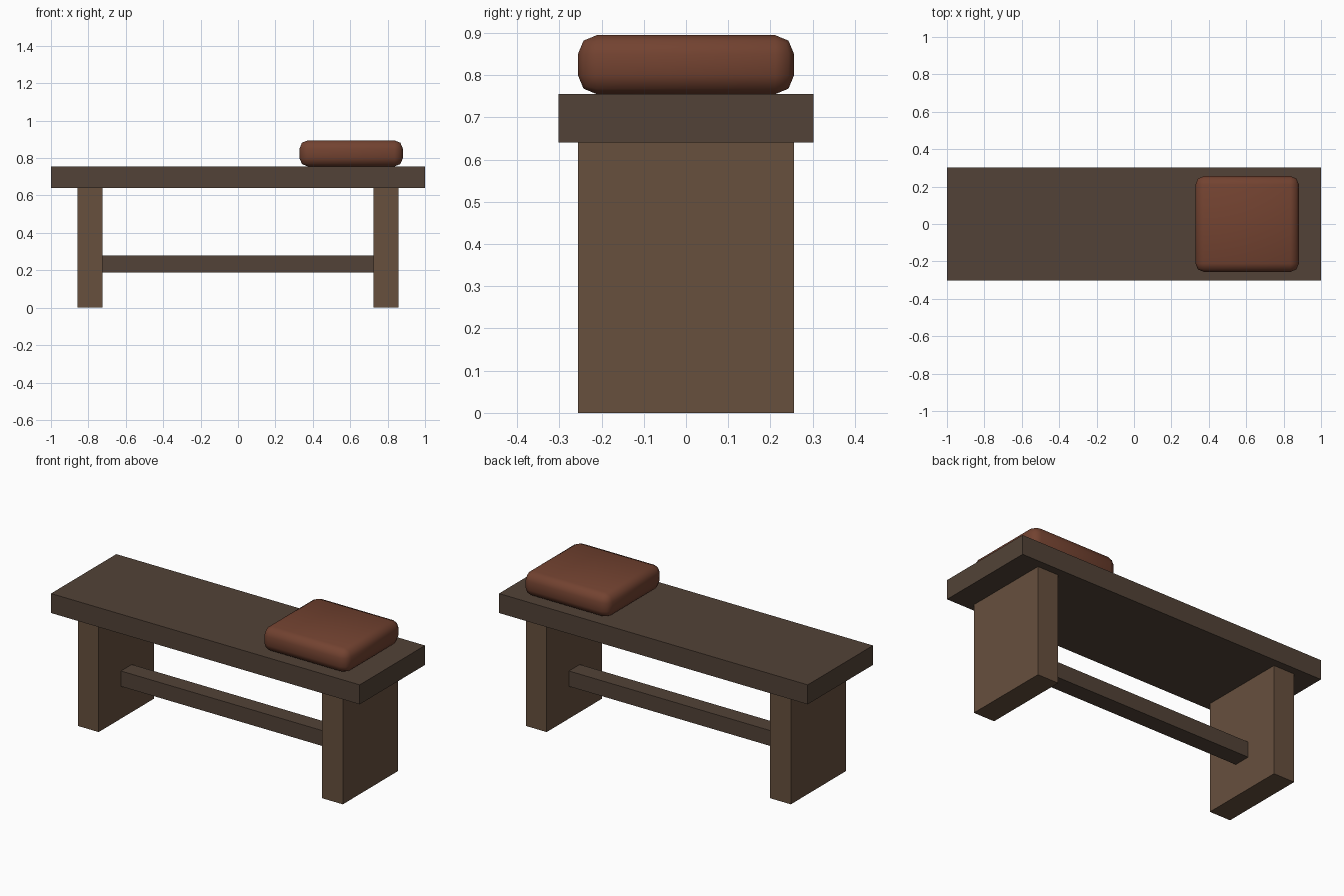
import bpy

if "Cube" in bpy.data.objects:
    bpy.data.objects.remove(bpy.data.objects["Cube"])


def material(name, rgb):
    mat = bpy.data.materials.new(name)
    mat.diffuse_color = (*rgb, 1.0)
    mat.use_nodes = True
    mat.node_tree.nodes["Principled BSDF"].inputs["Base Color"].default_value = mat.diffuse_color
    return mat


dark_wood = material("dark_wood", (0.085, 0.055, 0.038))
leg_wood = material("leg_wood", (0.135, 0.080, 0.048))
leather = material("leather", (0.170, 0.055, 0.030))


def box(name, centre, size, mat):
    bpy.ops.mesh.primitive_cube_add(size=1, location=centre)
    obj = bpy.context.object
    obj.name = name
    obj.scale = size
    bpy.ops.object.transform_apply(location=False, rotation=False, scale=True)
    obj.data.materials.append(mat)
    return obj


# Plank seat
box("seat", (0, 0, 0.698), (2.0, 0.604, 0.114), dark_wood)

# Slab legs
for side, label in ((-1, "left"), (1, "right")):
    box(f"{label}_leg", (side * 0.791, 0, 0.3205), (0.135, 0.512, 0.641), leg_wood)

# Stretcher between the legs
box("stretcher", (0, 0, 0.234), (1.447, 0.10, 0.09), dark_wood)

# Soft rounded cushion
cushion = box("cushion", (0.605, 0, 0.825), (0.553, 0.512, 0.14), leather)
bevel = cushion.modifiers.new("rounded_edges", "BEVEL")
bevel.width = 0.045
bevel.segments = 2
bpy.ops.object.shade_smooth()
